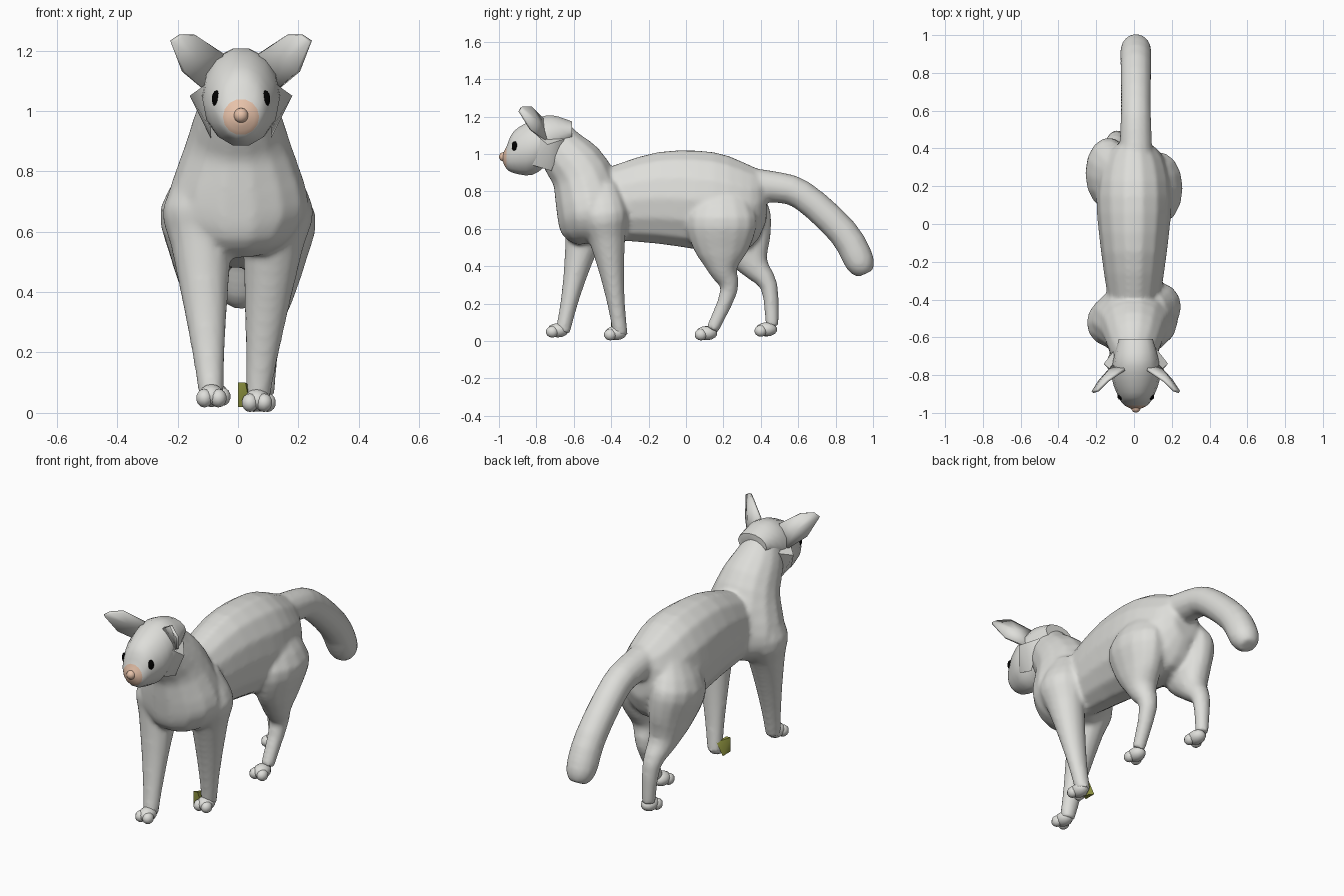
import bpy, bmesh, math
from mathutils import Vector, Matrix

cube = bpy.data.objects.get("Cube")
if cube:
    bpy.data.objects.remove(cube, do_unlink=True)


def material(name, *rgb):
    mat = bpy.data.materials.new(name)
    mat.use_nodes = True
    mat.diffuse_color = (*rgb, 1)
    shader = next(n for n in mat.node_tree.nodes if n.type == 'BSDF_PRINCIPLED')
    shader.inputs["Base Color"].default_value = (*rgb, 1)
    return mat


FUR = material("pale grey fur", 0.73, 0.73, 0.7)
PINK = material("pink muzzle", 0.8, 0.54, 0.4)
BLACK = material("black eye", 0, 0, 0)
OLIVE = material("olive patch", 0.27, 0.29, 0.05)
parts = []
HEAD_X = 0.01


def finish(name, bm, *materials):
    """Turn a bmesh into a named object with its materials."""
    bmesh.ops.recalc_face_normals(bm, faces=bm.faces)
    mesh = bpy.data.meshes.new(name)
    bm.to_mesh(mesh)
    bm.free()
    for mat in materials:
        mesh.materials.append(mat)
    part = bpy.data.objects.new(name, mesh)
    bpy.context.collection.objects.link(part)
    parts.append(part)
    return part


def smooth_path(points, steps=3):
    """Pass a smooth spline through all points, radii included."""
    pts = [Vector(p) for p in points]
    path = []
    for i in range(len(pts) - 1):
        start, end = pts[i], pts[i + 1]
        pull_in = (end - pts[max(i - 1, 0)]) / 2
        pull_out = (pts[min(i + 2, len(pts) - 1)] - start) / 2
        for k in range(steps):
            t = k / steps
            ease = t * t * (3 - 2 * t)
            path.append(start.lerp(end, ease) + pull_in * t * (1 - t) ** 2 - pull_out * t * t * (1 - t))
    return path + [pts[-1]]


def loft(bm, rings, axis=None, sides=14):
    """Skin rings of (x, y, z, width, depth), square to the path or to a fixed axis."""
    rings = smooth_path(rings)
    loops = []
    for i, (x, y, z, width, depth) in enumerate(rings):
        ahead = rings[min(i + 1, len(rings) - 1)] - rings[max(i - 1, 0)]
        along = Vector(axis or (0, ahead[1], ahead[2])).normalized()
        across = Vector((1, 0, 0))
        up = along.cross(across)
        angles = [math.tau * k / sides for k in range(sides)]
        loops.append([bm.verts.new(Vector((x, y, z)) + across * width * math.cos(a) + up * depth * math.sin(a))
                      for a in angles])
    for low, high in zip(loops, loops[1:]):
        for k in range(sides):
            bm.faces.new((low[k - 1], low[k], high[k], high[k - 1]))
    bm.faces.new(loops[0])
    bm.faces.new(loops[-1])


def blobs(name, centres_and_radii, mat):
    """Join several ellipsoids in one object."""
    bm = bmesh.new()
    for centre, radii in centres_and_radii:
        place = Matrix.Translation(centre) @ Matrix.Diagonal((*radii, 1))
        bmesh.ops.create_uvsphere(bm, u_segments=10, v_segments=7, radius=1, matrix=place)
    return finish(name, bm, mat)


def hull(name, points, mat):
    """Wrap points in a faceted solid."""
    bm = bmesh.new()
    bmesh.ops.convex_hull(bm, input=[bm.verts.new(p) for p in points])
    return finish(name, bm, mat)


def paw(name, x, y, lift):
    """A pad with two broad toes at its front."""
    pad = Vector((x, y, lift + 0.042))
    shapes = [(pad, (0.044, 0.058, 0.038))]
    for spread in (-1, 1):
        toe = pad + Vector((spread * 0.023, -0.03, -0.008))
        shapes.append((toe, (0.029, 0.034, 0.031)))
    blobs(name, shapes, FUR)


def front_leg(bm, side, foot_x, shoulder_y, foot_y, lift):
    """A straight leg that tapers quickly below the shoulder."""
    sign = math.copysign(1, foot_x)
    top, foot = Vector((sign * 0.13, shoulder_y, 0.68)), Vector((foot_x, foot_y, lift + 0.03))
    rings = [(sign * 0.1, shoulder_y - 0.02, 0.84, 0.07, 0.09)]
    for k in range(6):
        t = k / 5
        width = 0.04 + 0.08 * (1 - t) ** 1.2
        depth = 0.04 + 0.09 * (1 - t) ** 1.8
        rings.append((*top.lerp(foot, t), width, depth))
    loft(bm, rings)
    paw("front_paw_" + side, foot_x, foot_y - 0.025, lift)


def back_leg(bm, side, sign, hip_y, swing, lift):
    """Haunch, knee and hock, with the foot swung further back than the hip."""
    shape = [(0.84, 0, 0.05, 0.1), (0.66, 0, 0.12, 0.19), (0.5, 0, 0.1, 0.155),
             (0.38, 0.01, 0.075, 0.08), (0.27, 0.04, 0.05, 0.047), (0.06, -0.05, 0.035, 0.035)]
    rings = []
    for z, bend, width, depth in shape:
        t = (0.84 - z) / 0.78
        x = sign * (0.065 + width * 0.6)
        rings.append((x, hip_y + bend + swing * t ** 1.5, z + lift, width, depth))
    loft(bm, rings)
    paw("back_paw_" + side, sign * 0.075, hip_y + swing - 0.08, lift)


body = bmesh.new()

# Torso, rings along its length
torso = [(-0.45, 0.73, 0.13, 0.19), (-0.15, 0.765, 0.175, 0.25), (0.15, 0.745, 0.2, 0.27),
         (0.35, 0.72, 0.16, 0.22), (0.43, 0.77, 0.08, 0.13)]
loft(body, [(0, *ring) for ring in torso], axis=(0, 1, 0))

# Chest and neck, from the breast up to the nape
chest = [(-0.49, 0.53, 0.1, 0.09), (-0.5, 0.59, 0.19, 0.17), (-0.51, 0.7, 0.235, 0.185),
         (-0.56, 0.89, 0.175, 0.165), (-0.66, 1.02, 0.13, 0.135), (-0.72, 1.15, 0.08, 0.08)]
loft(body, [(0, *ring) for ring in chest])

# Tail, round along a drooping path
tail = [(0.3, 0.84, 0.09), (0.46, 0.825, 0.085), (0.62, 0.78, 0.08), (0.84, 0.58, 0.082), (0.93, 0.42, 0.08), (0.96, 0.36, 0.045)]
loft(body, [(HEAD_X, y, z, radius, radius) for y, z, radius in tail])

# Legs in mid stride
front_leg(body, "left", 0.063, -0.44, -0.35, 0)
front_leg(body, "right", -0.088, -0.52, -0.66, 0.015)
back_leg(body, "left", 1, 0.19, 0, 0)
back_leg(body, "right", -1, 0.23, 0.28, 0.02)

# One continuous skin over trunk, neck, tail and legs
skin = finish("body", body, FUR)
remesh = skin.modifiers.new("join", 'REMESH')
remesh.mode = 'VOXEL'
remesh.voxel_size = 0.012
remesh.use_smooth_shade = True
relax = skin.modifiers.new("relax", 'SMOOTH')
relax.iterations = 8

# Olive patch on the inner side of the left front paw
hull("paw_patch", [(0, -0.4, 0.02), (0, -0.4, 0.1), (0.025, -0.4, 0.1), (0.04, -0.38, 0.02),
                   (0, -0.33, 0.02), (0.04, -0.33, 0.09)], OLIVE)

# Head, with the tip of the muzzle in pink
skull = [(-0.98, 0.98, 0.02, 0.02), (-0.96, 0.98, 0.06, 0.06), (-0.92, 1.01, 0.09, 0.115),
         (-0.82, 1.035, 0.127, 0.15), (-0.72, 1.085, 0.12, 0.125), (-0.61, 1.12, 0.09, 0.055)]
bm = bmesh.new()
loft(bm, [(HEAD_X, *ring) for ring in skull], axis=(0, 1, 0))
head = finish("head", bm, FUR, PINK)
for face in head.data.polygons:
    face.material_index = int(face.center.y < -0.957)
blobs("nose", [((HEAD_X, -0.975, 0.985), (0.025, 0.025, 0.025))], PINK)

# Ears, cheeks and eyes on both sides
ear = [(0.06, -0.77, 1.19), (0.15, -0.83, 1.25), (0.2, -0.88, 1.25),
       (0.23, -0.89, 1.23), (0.19, -0.83, 1.13), (0.11, -0.74, 1.06)]
cheek = [(0.1, -0.8, 1.1), (0.17, -0.74, 1.05), (0.1, -0.82, 0.94), (0.1, -0.72, 0.91), (0.1, -0.65, 1.08)]
for side, sign in (("left", 1), ("right", -1)):
    bm = bmesh.new()
    rim = [bm.verts.new((HEAD_X + sign * x, y, z)) for x, y, z in ear]
    # A centre set further back cups the ear
    hub = bm.verts.new((HEAD_X + sign * 0.15, -0.79, 1.17))
    for k in range(len(rim)):
        bm.faces.new((rim[k - 1], rim[k], hub))
    shell = finish("ear_" + side, bm, FUR).modifiers.new("thickness", 'SOLIDIFY')
    shell.thickness = 0.015
    shell.offset = 0
    hull("cheek_" + side, [(HEAD_X + sign * x, y, z) for x, y, z in cheek], FUR)
    blobs("eye_" + side, [((HEAD_X + sign * 0.08, -0.915, 1.04), (0.018, 0.017, 0.028))], BLACK)

# Smooth shading with sharp creases kept
bpy.ops.object.select_all(action='DESELECT')
for part in parts:
    part.select_set(True)
bpy.context.view_layer.objects.active = parts[0]
bpy.ops.object.shade_smooth_by_angle(angle=math.radians(50))
